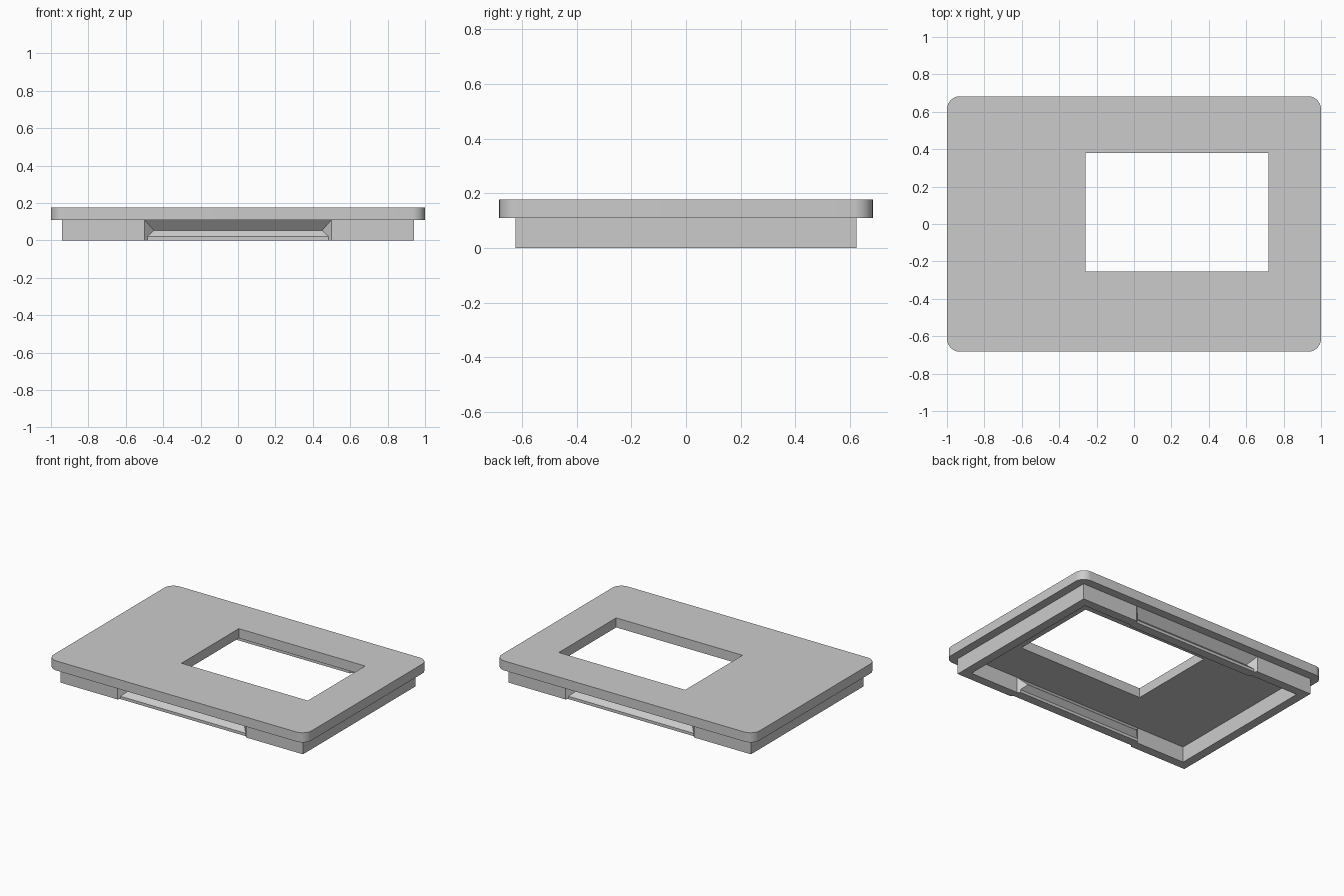
import bpy
import bmesh
from math import sin, cos, pi

cube = bpy.data.objects.get("Cube")
if cube:
    bpy.data.objects.remove(cube, do_unlink=True)

grey = bpy.data.materials.new("light_grey")
grey.use_nodes = True
colour = (0.6, 0.6, 0.6, 1)
grey.diffuse_color = colour
grey.node_tree.nodes["Principled BSDF"].inputs["Base Color"].default_value = colour

PLATE_BOTTOM, PLATE_TOP = 0.11, 0.177


def finish(bm, name):
    bmesh.ops.remove_doubles(bm, verts=bm.verts, dist=0.0001)
    bmesh.ops.recalc_face_normals(bm, faces=bm.faces)
    mesh = bpy.data.meshes.new(name)
    bm.to_mesh(mesh)
    bm.free()
    mesh.materials.append(grey)
    obj = bpy.data.objects.new(name, mesh)
    bpy.context.collection.objects.link(obj)
    return obj


def add_loop(bm, points, z):
    return [bm.verts.new((x, y, z)) for x, y in points]


def bridge(bm, a, b):
    for i in range(len(a)):
        j = (i + 1) % len(a)
        bm.faces.new((a[i], a[j], b[j], b[i]))


# Cover plate: rounded rectangle with an off-centre window
def rounded_rectangle(hx, hy, r, steps=10):
    points = []
    for corner, (sx, sy) in enumerate([(1, 1), (-1, 1), (-1, -1), (1, -1)]):
        for k in range(steps + 1):
            a = (corner + k / steps) * pi / 2
            points.append((sx * (hx - r) + r * cos(a), sy * (hy - r) + r * sin(a)))
    return points


bm = bmesh.new()
window = [(-0.26, -0.255), (0.72, -0.255), (0.72, 0.38), (-0.26, 0.38)]
edges = []
for outline in (rounded_rectangle(1, 0.683, 0.07), window):
    ring = add_loop(bm, outline, PLATE_BOTTOM)
    edges += [bm.edges.new((ring[i - 1], ring[i])) for i in range(len(ring))]
bmesh.ops.triangle_fill(bm, use_beauty=True, use_dissolve=False, edges=edges)
top = bmesh.ops.extrude_face_region(bm, geom=bm.faces[:])
bmesh.ops.translate(bm, vec=(0, 0, PLATE_TOP - PLATE_BOTTOM),
                    verts=[g for g in top["geom"] if isinstance(g, bmesh.types.BMVert)])
plate = finish(bm, "cover_plate")
bpy.ops.object.select_all(action="DESELECT")
plate.select_set(True)
bpy.context.view_layer.objects.active = plate
bpy.ops.object.shade_smooth_by_angle(angle=pi / 6)


# Skirt: thin wall whose front and back fold inwards into a finger groove
def skirt_outline(hx, hy, depth, groove=0.5):
    inner = groove - depth
    front = [(-hx, -hy), (-groove, -hy), (-inner, depth - hy),
             (inner, depth - hy), (groove, -hy), (hx, -hy)]
    return front + [(-x, -y) for x, y in front]


bm = bmesh.new()
wall = 0.063
groove_profile = [(0, 0.015), (0.02, 0.015), (0.053, 0.05), (PLATE_BOTTOM, 0)]
outer = [add_loop(bm, skirt_outline(0.94, 0.623, d), z) for z, d in groove_profile]
inner = [add_loop(bm, skirt_outline(0.94 - wall, 0.623 - wall, d), z) for z, d in groove_profile]
for loops in (outer, inner):
    for low, high in zip(loops, loops[1:]):
        bridge(bm, low, high)
bridge(bm, outer[0], inner[0])
finish(bm, "skirt_wall")
